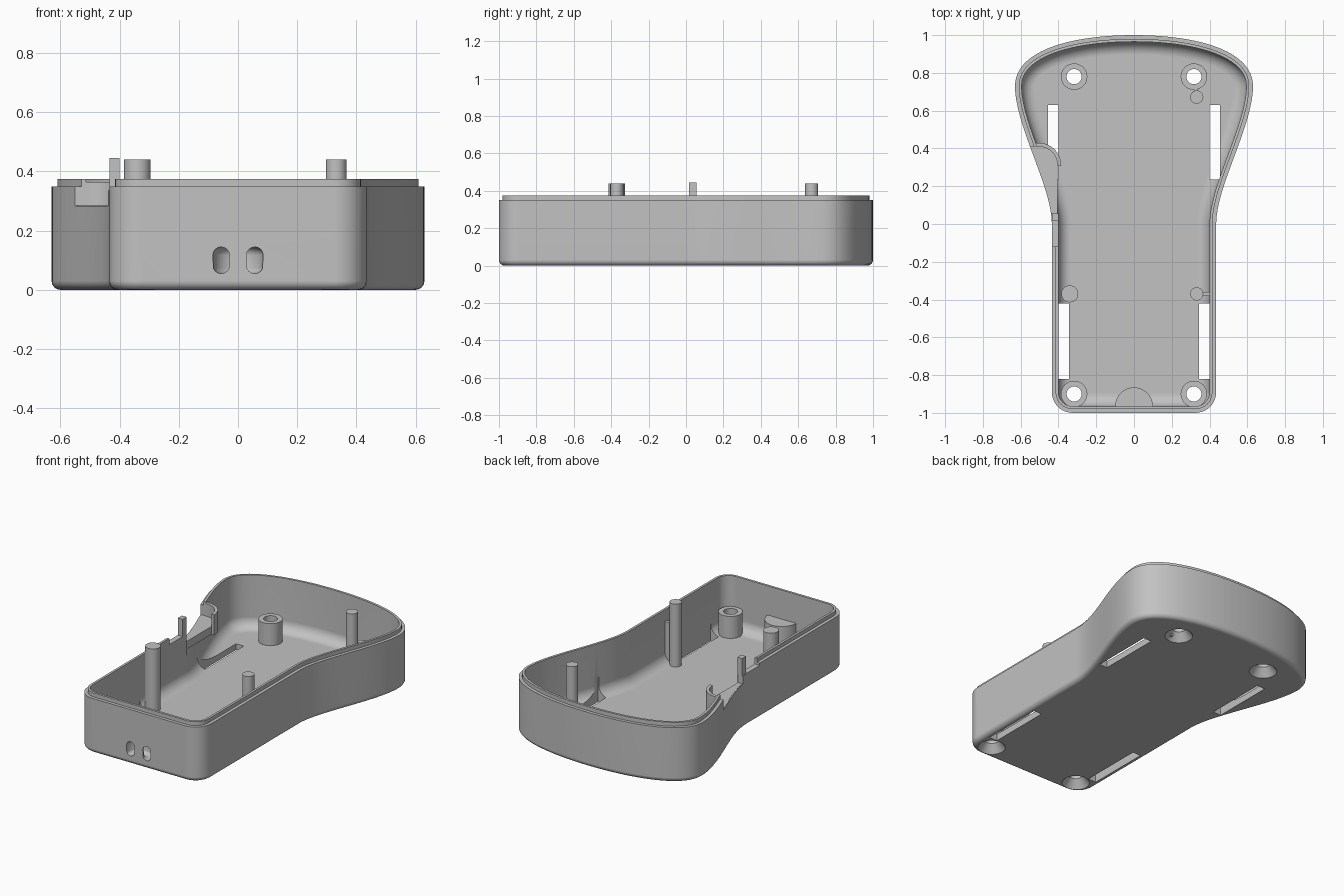
import bpy, bmesh
from math import sin, cos, pi, copysign
from mathutils import Vector
from mathutils.geometry import interpolate_bezier

cube = bpy.data.objects.get("Cube")
if cube:
    bpy.data.objects.remove(cube)

grey = bpy.data.materials.new("plain_grey")
grey.use_nodes = True
COLOUR = (0.54, 0.54, 0.54, 1)
grey.diffuse_color = COLOUR
grey.node_tree.nodes["Principled BSDF"].inputs["Base Color"].default_value = COLOUR

FLOOR, WALL, RIM, LIP = 0.04, 0.035, 0.35, 0.375


def finish(name, bm):
    bmesh.ops.recalc_face_normals(bm, faces=bm.faces)
    mesh = bpy.data.meshes.new(name)
    bm.to_mesh(mesh)
    bm.free()
    mesh.materials.append(grey)
    ob = bpy.data.objects.new(name, mesh)
    bpy.context.collection.objects.link(ob)
    return ob


def loft(name, rings):
    """Skin equal-length rings of points and cap both ends."""
    bm = bmesh.new()
    loops = [[bm.verts.new(p) for p in ring] for ring in rings]
    n = len(loops[0])
    for a, b in zip(loops, loops[1:]):
        for i in range(n):
            j = (i + 1) % n
            bm.faces.new((a[i], a[j], b[j], b[i]))
    bm.faces.new(loops[0])
    bm.faces.new(loops[-1])
    return finish(name, bm)


def prism(name, pts, z0, z1):
    return loft(name, [[(p[0], p[1], z) for p in pts] for z in (z0, z1)])


def box(name, x0, x1, y0, y1, z0, z1):
    return prism(name, [(x0, y0), (x1, y0), (x1, y1), (x0, y1)], z0, z1)


def arc(cx, cy, r, a0, a1, n):
    return [(cx + r * cos(a0 + (a1 - a0) * i / n), cy + r * sin(a0 + (a1 - a0) * i / n))
            for i in range(n + 1)]


def lathe(name, x, y, steps, n=32):
    return loft(name, [[(*p, z) for p in arc(x, y, r, 0, 2 * pi, n)[:-1]] for r, z in steps])


def boolean(ob, tool, kind="DIFFERENCE"):
    mod = ob.modifiers.new("cut", "BOOLEAN")
    mod.operation, mod.object, mod.solver = kind, tool, "EXACT"
    bpy.context.view_layer.objects.active = ob
    bpy.ops.object.modifier_apply(modifier=mod.name)


# Half outline of the case, from back centre round to front centre
def bezier(*pts, n):
    return [(p.x, p.y) for p in interpolate_bezier(*[Vector((*p, 0)) for p in pts], n)]


half = bezier((0, 1), (0.33, 1), (0.63, 0.92), (0.63, 0.73), n=25)
half += bezier((0.63, 0.73), (0.63, 0.52), (0.435, 0.2), (0.435, 0), n=25)[1:]
half += arc(0.325, -0.89, 0.11, 0, -pi / 2, 10)
outline = [Vector(p) for p in half + [(-x, y) for x, y in reversed(half[1:])]]


def inset(d, z):
    ring = []
    for i, p in enumerate(outline):
        a = (p - outline[i - 1]).normalized()
        b = (outline[(i + 1) % len(outline)] - p).normalized()
        t = (a + b).normalized()
        q = p + Vector((t.y, -t.x)) * d
        ring.append((q.x, q.y, z))
    return ring


# Tray: rounded bottom edge, stepped rim, filleted inside floor
section = [(0.03 * (1 - sin(a)), 0.03 * (1 - cos(a))) for a in (pi / 8 * i for i in range(5))]
section += [(0, RIM), (0.02, RIM), (0.02, LIP), (WALL, LIP)]
F = 0.068
section += [(WALL + F * (1 - cos(a)), FLOOR + F * (1 - sin(a))) for a in (pi / 12 * i for i in range(7))]
tray = loft("tray_shell", [inset(d, z) for d, z in section])

parts = [tray]
cutters = []

# Screw bosses with countersunk holes
for side in (-1, 1):
    for end, y in (("back", 0.78), ("front", -0.9)):
        x = 0.317 * side
        boss = lathe(f"{end}_screw_boss", x, y, [(0.07, 0.012), (0.07, 0.18)])
        hole = lathe("hole_cutter", x, y, [(0.088, -0.01), (0.04, 0.05), (0.04, 0.6)])
        boolean(boss, hole)
        parts.append(boss)
        cutters.append(hole)

# Strap slots through the floor
for side in (-1, 1):
    for x0, x1, y0, y1 in ((0.4, 0.455, 0.235, 0.63), (0.345, 0.4, -0.82, -0.42)):
        xs = sorted((x0 * side, x1 * side))
        cutters.append(box("slot_cutter", *xs, y0, y1, -0.1, 0.16))

# Side recess with rounded inner corner
def recess_shape(grow):
    return ([(-0.8, 0.055), (-0.405 + grow, 0.055)]
            + arc(-0.505, 0.31, 0.1 + grow, 0, pi / 2, 10) + [(-0.8, 0.41 + grow)])


recess = prism("recess_cutter", recess_shape(0), 0.284, 0.6)
cutters.append(recess)
cutters.append(box("dip_cutter", -0.6, -0.3, -0.12, 0.06, 0.335, 0.6))

# Lanyard block and its curved tunnel
block = prism("lanyard_block", [(0.1, -0.985)] + arc(0, -0.965, 0.1, 0, pi, 20) + [(-0.1, -0.985)],
              0.02, 0.19)
bpy.ops.mesh.primitive_torus_add(location=(0, -1, 0.1), major_radius=0.057, minor_radius=0.028,
                                 major_segments=40, minor_segments=16)
tunnel = bpy.context.object
for v in tunnel.data.vertices:
    v.co.z += copysign(0.017, v.co.z + 1e-5)
boolean(block, tunnel)
parts.append(block)
cutters.append(tunnel)

for cutter in cutters:
    boolean(tray, cutter)

# Recess ledge and the short curved wall round it
for name, grow, z0, z1, y0 in (("recess_ledge", 0, 0.235, 0.285, 0), ("recess_wall", 0.02, 0.235, 0.365, 0.31)):
    ledge = prism(name, recess_shape(grow), z0, z1)
    body = loft("body_cutter", [inset(0.021 if grow else 0.004, z) for z in (-0.1, 0.6)])
    boolean(ledge, body, "INTERSECT")
    cutters.append(body)
    if grow:
        trim = box("trim_cutter", -1, 0, -1, y0, 0, 1)
        boolean(ledge, trim)
        boolean(ledge, recess)
        cutters.append(trim)
    parts.append(ledge)

# Support posts, bracing rib and clip
for name, x, y, r in (("left_back_post", 0.332, 0.672, 0.035), ("left_front_post", 0.332, -0.37, 0.035),
                      ("right_front_post", -0.34, -0.37, 0.045)):
    parts.append(lathe(name, x, y, [(r, 0.02), (r, 0.44)], 24))
parts.append(box("post_rib", 0.34, 0.41, -0.38, -0.36, 0.02, 0.3))
parts.append(box("post_web", 0.32, 0.335, 0.69, 0.73, 0.02, 0.18))
parts.append(box("side_clip", -0.434, -0.4, 0.015, 0.055, 0.2, 0.445))

for cutter in cutters:
    bpy.data.objects.remove(cutter)

# Smooth shading with crisp edges
for ob in parts:
    bpy.ops.object.select_all(action="DESELECT")
    ob.select_set(True)
    bpy.context.view_layer.objects.active = ob
    bpy.ops.object.shade_smooth_by_angle(angle=0.55)
    weighted = ob.modifiers.new("even_normals", "WEIGHTED_NORMAL")
    weighted.keep_sharp = True
